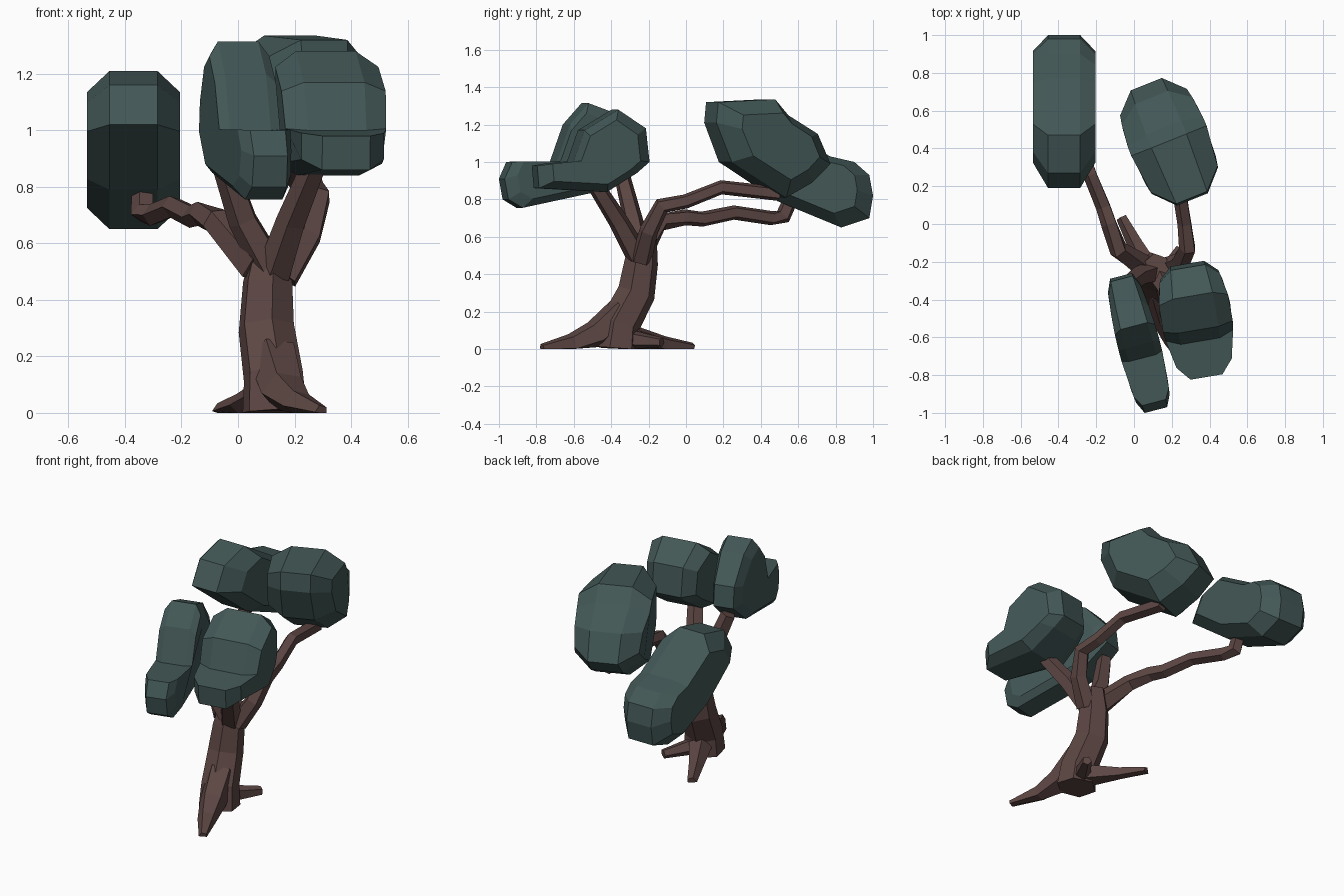
import bpy, bmesh, math
from mathutils import Vector

if "Cube" in bpy.data.objects:
    bpy.data.objects.remove(bpy.data.objects["Cube"])


def material(name, rgb):
    m = bpy.data.materials.new(name)
    m.diffuse_color = (*rgb, 1)
    m.use_nodes = True
    m.node_tree.nodes["Principled BSDF"].inputs["Base Color"].default_value = m.diffuse_color
    return m


BARK = material("dark brown bark", (0.108, 0.062, 0.057))
LEAF = material("deep teal leaves", (0.055, 0.097, 0.093))


def loft(name, rings, mat):
    """Skin closed rings of points and cap both ends."""
    bm = bmesh.new()
    loops = [[bm.verts.new(p) for p in ring] for ring in rings]
    for a, b in zip(loops, loops[1:]):
        n = len(a)
        for i in range(n):
            bm.faces.new((a[i], a[(i + 1) % n], b[(i + 1) % n], b[i]))
    bm.faces.new(loops[0][::-1])
    bm.faces.new(loops[-1])
    bmesh.ops.recalc_face_normals(bm, faces=bm.faces)
    me = bpy.data.meshes.new(name)
    bm.to_mesh(me)
    bm.free()
    me.materials.append(mat)
    ob = bpy.data.objects.new(name, me)
    bpy.context.collection.objects.link(ob)
    return ob


def limb(name, path, sides=5, turn=0.3):
    """Tapered low-poly tube along (x, y, z, radius) points, never below ground."""
    pts = [Vector(p[:3]) for p in path]
    rings = []
    for i, p in enumerate(pts):
        t = (pts[min(i + 1, len(pts) - 1)] - pts[max(i - 1, 0)]).normalized()
        u = t.cross(Vector((1, 0, 0))).normalized()
        v = t.cross(u)
        ring = []
        for k in range(sides):
            a = turn + k * math.tau / sides
            q = p + path[i][3] * (u * math.cos(a) + v * math.sin(a))
            q.z = max(q.z, 0)
            ring.append(q)
        rings.append(ring)
    return loft(name, rings, BARK)


def clump(name, profile, x0, y0, slope, flat, wide, shrink, taper):
    """Leaf clump: a (y, z) side profile on the plane x = x0 + slope*(y - y0),
    thickened to a flat middle band with bevelled, smaller sides; taper narrows the ends."""
    n = Vector((1, -slope, 0)).normalized()
    ys, zs = zip(*profile)
    cy, cz = sum(ys) / len(ys), sum(zs) / len(zs)
    half = (max(ys) - min(ys)) / 2
    rings = []
    for off, s in ((-wide, shrink), (-flat, 1), (flat, 1), (wide, shrink)):
        ring = []
        for y, z in profile:
            w = off * (1 - taper * min(1, abs((y - cy) / half)) ** 2)
            y, z = cy + (y - cy) * s, cz + (z - cz) * s
            ring.append(Vector((x0 + slope * (y - y0), y, z)) + n * w)
        rings.append(ring)
    return loft(name, rings, LEAF)


# Trunk
limb("trunk", [(.13, -.37, 0, .12), (.125, -.355, .13, .11), (.10, -.265, .3, .103),
               (.105, -.24, .46, .092), (.12, -.225, .60, .07)], 6, 0.2)

# Roots
limb("front_root", [(.125, -.34, .2, .09), (.16, -.48, .08, .08), (.21, -.61, .03, .055),
                    (.295, -.77, .004, .025)])
limb("back_root", [(.10, -.28, .06, .07), (.01, -.11, .025, .045), (-.065, .035, .005, .03)])
limb("side_root", [(.16, -.28, .05, .05), (.25, -.13, .035, .028)])

# Branches
limb("left_branch", [(.07, -.24, .52, .07), (-.08, -.14, .68, .052), (-.13, 0, .705, .045),
                     (-.16, .09, .695, .042), (-.23, .26, .73, .04), (-.30, .46, .70, .04),
                     (-.335, .52, .71, .045), (-.335, .57, .82, .04)])
limb("back_branch", [(.16, -.24, .48, .06), (.25, -.20, .63, .052), (.285, -.13, .765, .047),
                     (.27, 0, .79, .04), (.24, .19, .865, .04), (.20, .50, .83, .04)])
limb("front_left_branch", [(.12, -.25, .50, .065), (.02, -.28, .68, .055), (-.06, -.34, .92, .045)])
limb("front_right_branch", [(.13, -.26, .50, .065), (.19, -.36, .68, .055), (.28, -.50, .90, .045)])

# Leaf clumps
clump("left_leaves", [(.19, 1.02), (.27, 1.16), (.47, 1.21), (.77, 1.03), (.90, 1.0),
                      (.98, .93), (1.0, .82), (.98, .70), (.83, .65), (.49, .79)],
      -.37, .5, 0, .085, .165, .73, 0)
clump("back_leaves", [(.13, 1.21), (.14, 1.32), (.44, 1.335), (.51, 1.25), (.67, 1.15),
                      (.74, .99), (.64, .89), (.50, .81), (.21, 1.0)],
      .305, .14, -.40, .10, .215, .68, .12)
clump("front_left_leaves", [(-.965, .80), (-.985, .91), (-.945, 1.0), (-.71, 1.0), (-.64, 1.2),
                            (-.54, 1.315), (-.42, 1.27), (-.29, 1.12), (-.275, .99),
                            (-.45, .85), (-.89, .755)],
      -.07, -.27, -.26, .075, .112, .82, .2)
clump("front_right_leaves", [(-.80, .86), (-.81, .98), (-.62, 1.0), (-.56, 1.17), (-.38, 1.28),
                             (-.23, 1.18), (-.21, 1.0), (-.28, .94), (-.44, .84)],
      .28, -.2, -.17, .11, .19, .78, .22)
